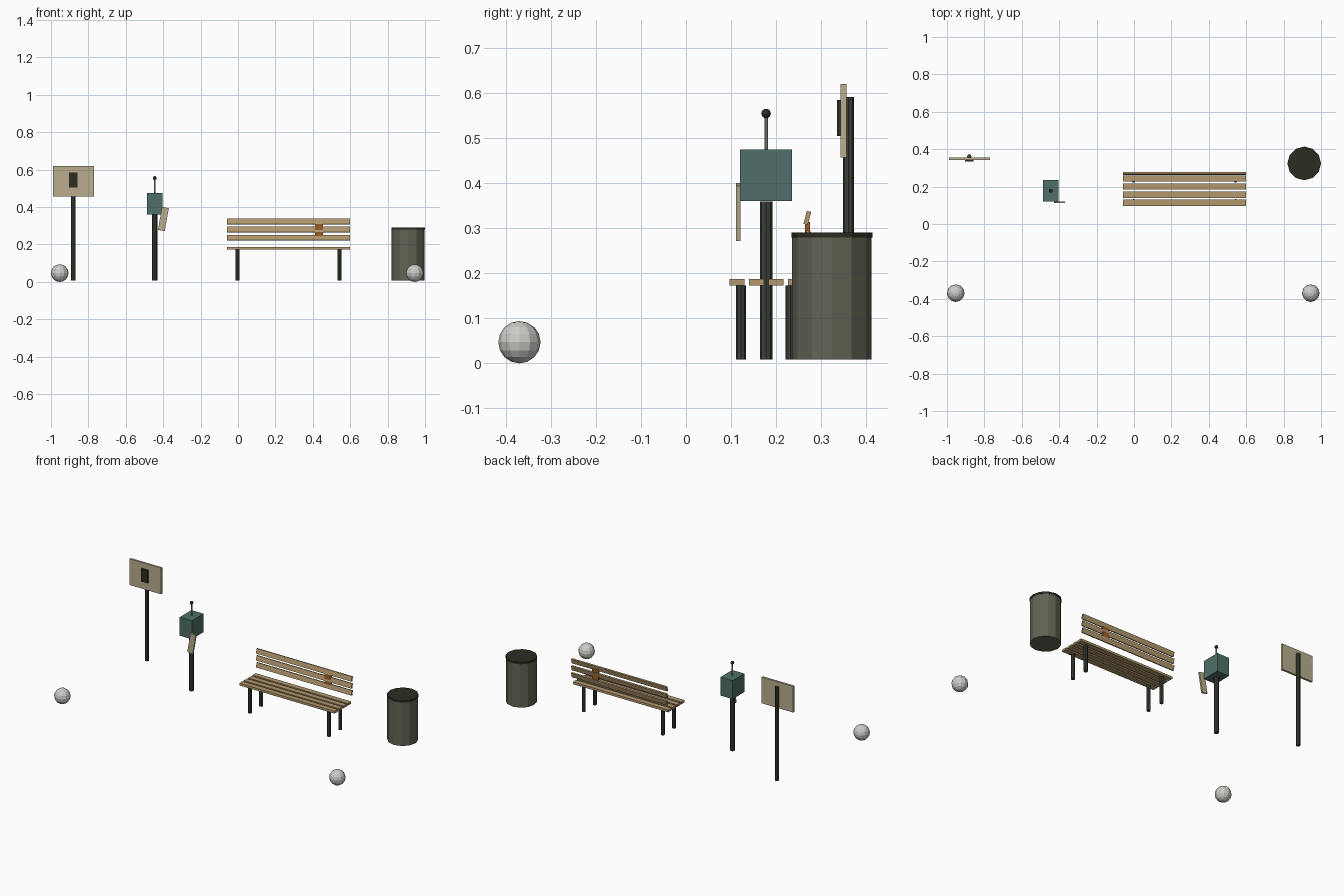
import bpy, math

if "Cube" in bpy.data.objects:
    bpy.data.objects.remove(bpy.data.objects["Cube"])


def material(name, r, g, b):
    m = bpy.data.materials.new(name)
    lin = [((c / 255 + 0.055) / 1.055) ** 2.4 for c in (r, g, b)]
    m.diffuse_color = (*lin, 1)
    m.use_nodes = True
    m.node_tree.nodes["Principled BSDF"].inputs["Base Color"].default_value = m.diffuse_color
    return m


WOOD = material("wood", 178, 152, 110)
IRON = material("dark iron", 58, 64, 54)
OLIVE = material("bin olive", 98, 99, 84)
BLACK = material("near black", 44, 43, 34)
TEAL = material("teal", 78, 112, 104)
KHAKI = material("khaki", 184, 174, 142)
STONE = material("pale stone", 205, 203, 198)
COPPER = material("copper", 152, 92, 36)
STEEL = material("steel", 160, 160, 160)


def finish(name, mat):
    ob = bpy.context.object
    ob.name = name
    ob.data.materials.append(mat)
    return ob


def box(name, mat, centre, size, rot=(0, 0, 0)):
    bpy.ops.mesh.primitive_cube_add(size=1, location=centre)
    ob = finish(name, mat)
    ob.scale = size
    ob.rotation_euler = [math.radians(a) for a in rot]
    return ob


def post(name, mat, x, y, z0, z1, r, sides=8):
    bpy.ops.mesh.primitive_cylinder_add(
        vertices=sides, radius=r, depth=z1 - z0, location=(x, y, (z0 + z1) / 2))
    return finish(name, mat)


def ball(name, mat, centre, r, segments=12, rings=8):
    bpy.ops.mesh.primitive_uv_sphere_add(
        segments=segments, ring_count=rings, radius=r, location=centre)
    return finish(name, mat)


# Bench: seat slats, leaning back slats, legs and plaque
BX = 0.27
for i in range(4):
    box(f"seat_slat_{i}", WOOD, (BX, 0.1135 + i * 0.0433, 0.18), (0.658, 0.033, 0.014))
for i in range(3):
    box(f"back_slat_{i}", WOOD, (BX, 0.2695, 0.236 + i * 0.0435),
        (0.658, 0.010, 0.030), (-15, 0, 0))
for sx in (-1, 1):
    for y in (0.1225, 0.2325):
        post("bench_leg", IRON, BX + sx * 0.273, y, 0.008, 0.173, 0.0112)
box("plaque", COPPER, (0.433, 0.2695, 0.280), (0.045, 0.011, 0.068))

# Litter bin with lid
post("bin_body", OLIVE, 0.91, 0.324, 0.008, 0.279, 0.088, 12)
post("bin_lid", BLACK, 0.91, 0.324, 0.279, 0.291, 0.09, 12)

# Notice board on its pole
post("sign_pole", IRON, -0.881, 0.361, 0.008, 0.592, 0.012)
box("sign_board", KHAKI, (-0.88, 0.3495, 0.5385), (0.218, 0.013, 0.163))
box("sign_panel", BLACK, (-0.881, 0.339, 0.545), (0.046, 0.008, 0.080))

# Post box with antenna and hanging tag
post("box_pole", IRON, -0.445, 0.178, 0.008, 0.36, 0.014)
box("post_box", TEAL, (-0.445, 0.178, 0.418), (0.084, 0.116, 0.115))
post("antenna", STEEL, -0.445, 0.178, 0.475, 0.55, 0.004)
ball("antenna_tip", BLACK, (-0.445, 0.178, 0.555), 0.0105)
box("hanging_tag", KHAKI, (-0.399, 0.1165, 0.336), (0.037, 0.010, 0.125), (0, 10, 0))

# Stone balls at the front
for x in (-0.953, 0.945):
    ball("stone_ball", STONE, (x, -0.37, 0.047), 0.047)
